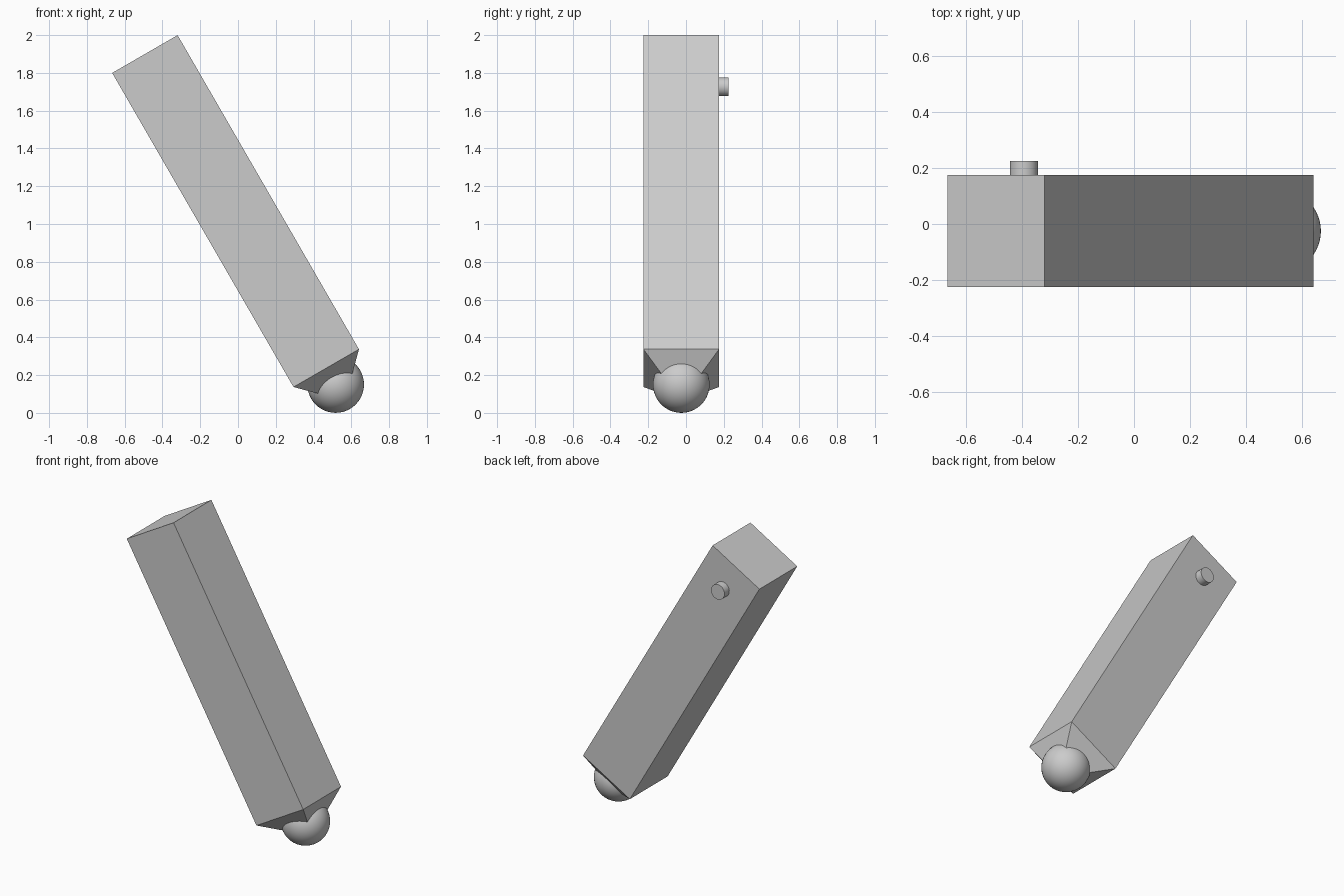
import bpy
from math import radians, sqrt
from mathutils import Matrix

if "Cube" in bpy.data.objects:
    bpy.data.objects.remove(bpy.data.objects["Cube"], do_unlink=True)

grey = bpy.data.materials.new("light grey")
grey.use_nodes = True
grey.diffuse_color = (0.6, 0.6, 0.6, 1)
grey.node_tree.nodes["Principled BSDF"].inputs["Base Color"].default_value = (0.6, 0.6, 0.6, 1)

WIDTH, LENGTH, BALL = 0.4, 1.92, 0.15
# Tilted frame: origin at the middle of the body's lower end, z along its length
FRAME = Matrix.Translation((0.467, -0.025, 0.237)) @ Matrix.Rotation(radians(-30), 4, "Y")


def place(name, local, smooth=False):
    """Move the new primitive into the tilted frame, name it and colour it."""
    obj = bpy.context.object
    obj.name = obj.data.name = name
    obj.data.transform(local)
    obj.matrix_world = FRAME
    obj.data.materials.append(grey)
    if smooth:
        bpy.ops.object.shade_smooth_by_angle(angle=radians(40))
    return obj


# Long square body
bpy.ops.mesh.primitive_cube_add(size=1)
place("body", Matrix.Translation((0, 0, LENGTH / 2)) @ Matrix.Diagonal((WIDTH, WIDTH, LENGTH, 1)))

# Pyramid tip on the lower end
bpy.ops.mesh.primitive_cone_add(vertices=4, radius1=WIDTH / sqrt(2), depth=WIDTH / 2,
                                end_fill_type="NOTHING")
place("pyramid_tip", Matrix.Rotation(radians(180), 4, "X")
      @ Matrix.Translation((0, 0, WIDTH / 4)) @ Matrix.Rotation(radians(45), 4, "Z"))

# Ball set into the tip
bpy.ops.mesh.primitive_uv_sphere_add(segments=48, ring_count=24, radius=BALL)
place("tip_ball", Matrix.Translation((0, 0, -0.1)), smooth=True)

# Small round button on the back, near the top
bpy.ops.mesh.primitive_cylinder_add(vertices=32, radius=0.05, depth=0.1)
place("back_button", Matrix.Translation((0, WIDTH / 2, LENGTH - 0.2))
      @ Matrix.Rotation(radians(90), 4, "X"), smooth=True)
